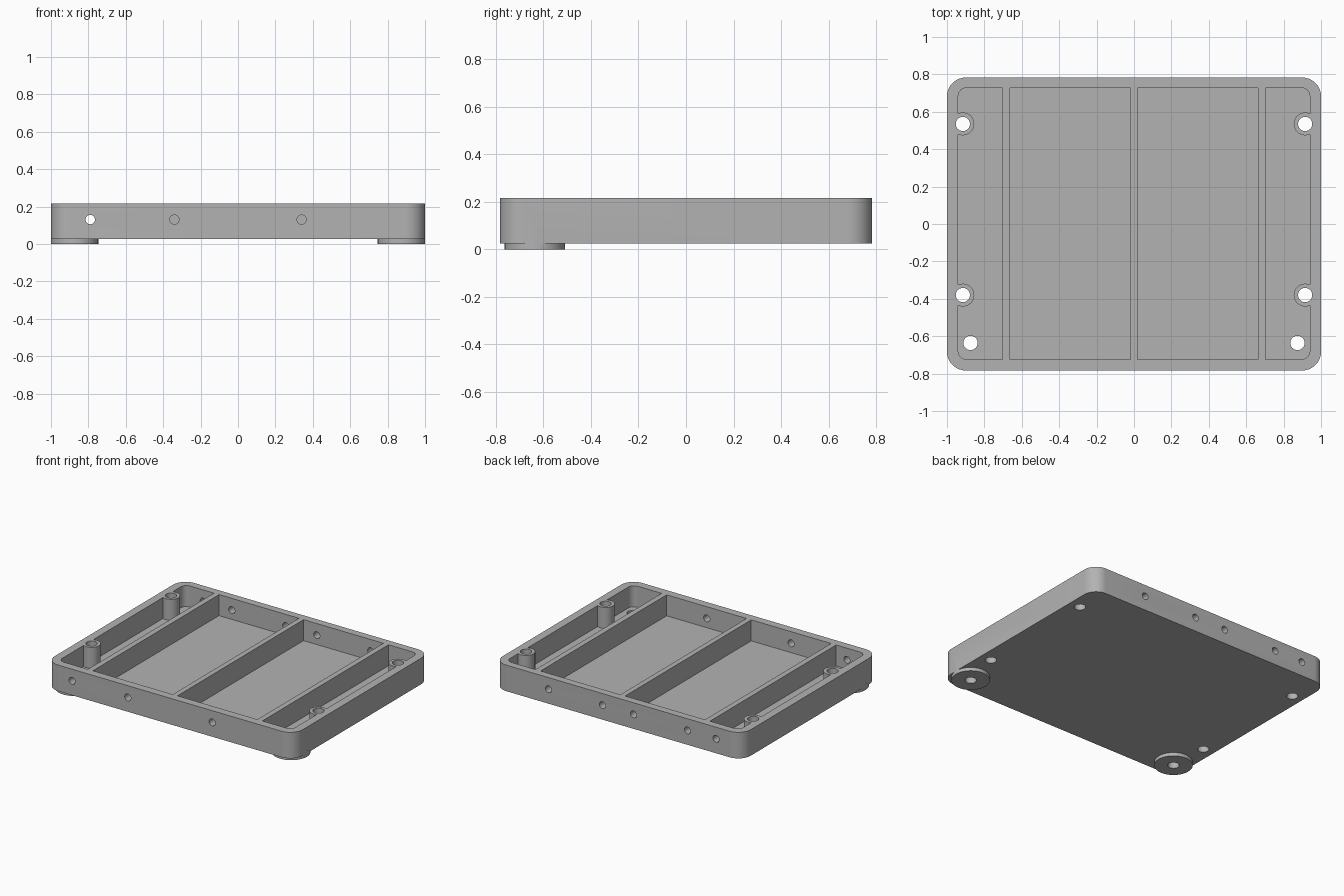
import bpy, bmesh, math

if "Cube" in bpy.data.objects:
    bpy.data.objects.remove(bpy.data.objects["Cube"])

BOTTOM, FLOOR, TOP = 0.025, 0.062, 0.215

grey = bpy.data.materials.new("plain grey")
grey.diffuse_color = (0.45, 0.45, 0.45, 1)
grey.use_nodes = True
grey.node_tree.nodes["Principled BSDF"].inputs["Base Color"].default_value = grey.diffuse_color


def prism(name, points, z0, z1):
    """Extrude a flat outline from z0 to z1."""
    bm = bmesh.new()
    face = bm.faces.new([bm.verts.new((x, y, z0)) for x, y in points])
    out = bmesh.ops.extrude_face_region(bm, geom=[face])
    top = [v for v in out["geom"] if isinstance(v, bmesh.types.BMVert)]
    bmesh.ops.translate(bm, verts=top, vec=(0, 0, z1 - z0))
    bmesh.ops.recalc_face_normals(bm, faces=bm.faces)
    mesh = bpy.data.meshes.new(name)
    bm.to_mesh(mesh)
    bm.free()
    mesh.materials.append(grey)
    obj = bpy.data.objects.new(name, mesh)
    bpy.context.collection.objects.link(obj)
    return obj


def box_outline(x0, x1, y0, y1, r_left, r_right, steps=10):
    """Rectangle outline with separate left and right corner radii."""
    corners = ((x1, y1, -1, -1, r_right, 0), (x0, y1, 1, -1, r_left, 90),
               (x0, y0, 1, 1, r_left, 180), (x1, y0, -1, 1, r_right, 270))
    pts = []
    for x, y, sx, sy, r, start in corners:
        if r == 0:
            pts.append((x, y))
            continue
        for i in range(steps + 1):
            a = math.radians(start + 90 * i / steps)
            pts.append((x + sx * r + r * math.cos(a), y + sy * r + r * math.sin(a)))
    return pts


def disc(name, x, y, r, z0, z1, n=40):
    pts = [(x + r * math.cos(2 * math.pi * i / n), y + r * math.sin(2 * math.pi * i / n))
           for i in range(n)]
    return prism(name, pts, z0, z1)


def combine(target, tool, operation):
    """Apply a boolean and discard the tool."""
    mod = target.modifiers.new("cut", 'BOOLEAN')
    mod.operation, mod.object, mod.solver = operation, tool, 'EXACT'
    bpy.context.view_layer.objects.active = target
    bpy.ops.object.modifier_apply(modifier=mod.name)
    bpy.data.objects.remove(tool)


# Tray body with two round feet at the front
tray = prism("tray", box_outline(-1, 1, -0.783, 0.783, 0.1, 0.1), BOTTOM, TOP)
feet = [(s * 0.874, -0.636) for s in (-1, 1)]
for x, y in feet:
    combine(tray, disc("foot", x, y, 0.127, 0, 0.045, 64), 'UNION')

# Four pockets; the outer two leave the screw posts standing
posts = [(s * 0.915, y) for s in (-1, 1) for y in (-0.38, 0.535)]
pockets = ((-0.94, -0.703, 0.045, 0), (-0.663, -0.019, 0, 0),
           (0.019, 0.663, 0, 0), (0.703, 0.94, 0, 0.045))
for x0, x1, rl, rr in pockets:
    pocket = prism("pocket", box_outline(x0, x1, -0.724, 0.728, rl, rr), FLOOR, 0.3)
    for x, y in posts:
        if x0 - 0.1 < x < x1 + 0.1:
            combine(pocket, disc("post", x, y, 0.061, 0, 0.4), 'DIFFERENCE')
    combine(tray, pocket, 'DIFFERENCE')

# Vertical holes through posts and feet
for x, y in posts + feet:
    combine(tray, disc("hole", x, y, 0.038, -0.1, 0.4), 'DIFFERENCE')

# Small cable holes through the front and back walls
front = [(x, -0.75) for x in (-0.79, -0.34, 0.34)]
back = [(x, 0.75) for x in (-0.79, -0.56, -0.125, 0.125, 0.56)]
for x, y in front + back:
    hole = disc("wall_hole", 0, 0, 0.025, -0.1, 0.1, 24)
    hole.rotation_euler = (math.pi / 2, 0, 0)
    hole.location = (x, y, 0.13)
    bpy.context.view_layer.update()
    combine(tray, hole, 'DIFFERENCE')

# Smooth curves, sharp edges
bpy.ops.object.select_all(action='DESELECT')
tray.select_set(True)
bpy.context.view_layer.objects.active = tray
bpy.ops.object.shade_smooth_by_angle(angle=math.radians(30))
